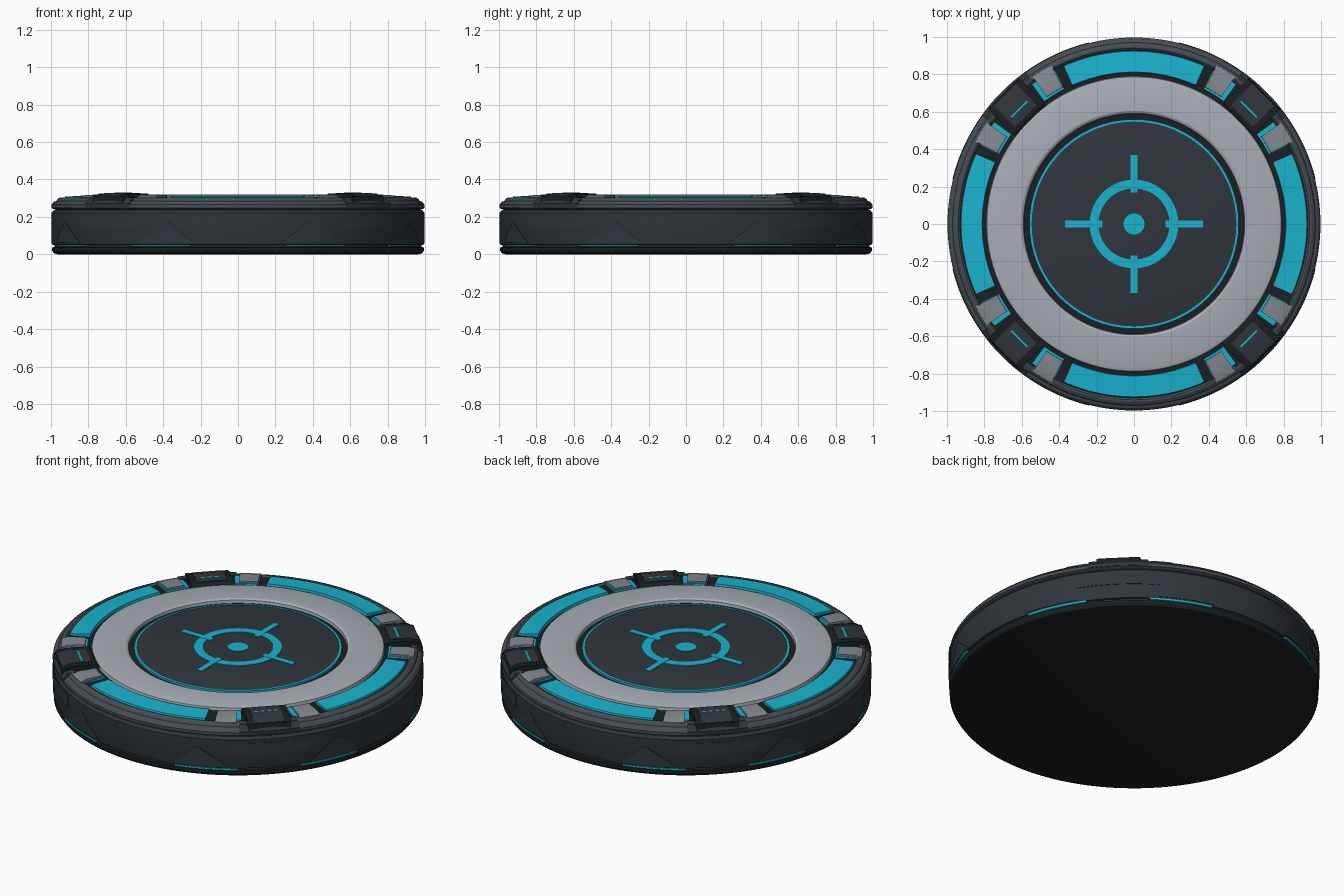
import bpy, bmesh, math
from math import radians, cos, sin, pi

if "Cube" in bpy.data.objects:
    bpy.data.objects.remove(bpy.data.objects["Cube"])


def material(name, rgb):
    m = bpy.data.materials.new(name)
    m.diffuse_color = (*rgb, 1)
    m.use_nodes = True
    m.node_tree.nodes["Principled BSDF"].inputs["Base Color"].default_value = m.diffuse_color
    return m


DARK = material("dark_metal", (0.028, 0.037, 0.045))
BLACK = material("black_metal", (0.011, 0.014, 0.017))
STEEL = material("steel", (0.06, 0.075, 0.088))
GREY = material("mid_grey", (0.22, 0.25, 0.275))
LIGHT = material("light_grey", (0.38, 0.42, 0.46))
CYAN = material("cyan_glow", (0.01, 0.45, 0.62))


def finish(name, bm, mat):
    bmesh.ops.remove_doubles(bm, verts=bm.verts, dist=1e-5)
    loose = [e for e in bm.edges if not e.link_faces]
    bmesh.ops.delete(bm, geom=loose, context='EDGES')
    bmesh.ops.recalc_face_normals(bm, faces=bm.faces)
    me = bpy.data.meshes.new(name)
    bm.to_mesh(me)
    bm.free()
    me.materials.append(mat)
    ob = bpy.data.objects.new(name, me)
    bpy.context.collection.objects.link(ob)
    bpy.ops.object.select_all(action='DESELECT')
    ob.select_set(True)
    bpy.context.view_layer.objects.active = ob
    bpy.ops.object.shade_smooth_by_angle(angle=radians(28))
    return ob


def sweep(name, profile, mat, a0=0, a1=360):
    """Sweep a closed (r, z) profile around z; profile may be a function of 0..1."""
    full = a1 - a0 >= 360
    n = 128 if full else max(4, int((a1 - a0) / 2))
    bm = bmesh.new()
    rings = []
    for i in range(n if full else n + 1):
        a = radians(a0 + (a1 - a0) * i / n)
        pts = profile(i / n) if callable(profile) else profile
        rings.append([bm.verts.new((r * cos(a), r * sin(a), z)) for r, z in pts])
    k = len(rings[0])
    for i in range(n):
        p, q = rings[i], rings[(i + 1) % len(rings)]
        for j in range(k):
            bm.faces.new((p[j], p[(j + 1) % k], q[(j + 1) % k], q[j]))
    if not full:
        bm.faces.new(rings[0])
        bm.faces.new(rings[-1])
    return finish(name, bm, mat)


def prism(name, profile, w, angle, mat):
    """Extrude an (r, z) profile sideways by +-w, then turn it around z."""
    bm = bmesh.new()
    c, s = cos(radians(angle)), sin(radians(angle))
    ends = [[bm.verts.new((r * c - t * s, r * s + t * c, z)) for r, z in profile]
            for t in (-w, w)]
    k = len(profile)
    for j in range(k):
        bm.faces.new((ends[0][j], ends[0][(j + 1) % k], ends[1][(j + 1) % k], ends[1][j]))
    for e in ends:
        bm.faces.new(e)
    return finish(name, bm, mat)


def box(r0, r1, z0, z1):
    return [(r0, z0), (r1, z0), (r1, z1), (r0, z1)]


# base plate and side wall
sweep("base_plate", [(0, 0), (0.965, 0), (0.985, 0.006), (0.994, 0.02), (0.994, 0.036),
                     (0.975, 0.04), (0, 0.04)], BLACK)
sweep("side_wall", [(0, 0.039), (0.982, 0.039), (0.982, 0.05), (0.994, 0.052), (0.997, 0.06),
                    (0.997, 0.222), (0.985, 0.236), (0.97, 0.24), (0, 0.24)], DARK)

# rounded rim and the black channel inside it
sweep("rim", [(0.93, 0.23), (0.985, 0.242), (0.997, 0.248), (0.997, 0.265), (0.985, 0.28),
              (0.97, 0.286), (0.965, 0.296), (0.95, 0.305), (0.94, 0.305), (0.93, 0.297)], STEEL)
sweep("channel_floor", [(0, 0.238), (0.935, 0.238), (0.935, 0.297), (0, 0.297)], BLACK)

# central deck: pale ring, dark disc, thin light ring
sweep("pale_ring", [(0.588, 0.29), (0.592, 0.314), (0.605, 0.321), (0.77, 0.321),
                    (0.787, 0.315), (0.792, 0.29)], LIGHT)
sweep("deck_light_ring", box(0.547, 0.56, 0.29, 0.309), CYAN)
sweep("deck_disc", [(0, 0.29), (0.547, 0.29), (0.547, 0.307), (0.54, 0.309), (0, 0.309)], DARK)

# target mark on the deck
sweep("target_ring", box(0.19, 0.237, 0.305, 0.312), CYAN)
sweep("target_dot", box(0, 0.056, 0.305, 0.312), CYAN)


def triangle_panel(t):
    top = 0.065 + 0.11 * min(t / 0.55, (1 - t) / 0.45)
    return box(0.985, 1.0, 0.06, max(top, 0.066))


for q in range(4):
    a = 90 * q
    prism("target_bar", box(0.168, 0.368, 0.305, 0.313), 0.018, a, CYAN)

    # long light segment
    sweep("light_segment", [(0.808, 0.29), (0.928, 0.29), (0.924, 0.308), (0.812, 0.315)],
          CYAN, a - 24, a + 24)

    # corner block with foot, inset cap and light slit
    c = a + 45
    prism("corner_block", [(0.775, 0.28), (0.78, 0.312), (0.80, 0.325), (0.93, 0.325),
                           (0.982, 0.308), (0.992, 0.262), (0.95, 0.25)], 0.118, c, BLACK)
    prism("corner_block_cap", [(0.815, 0.31), (0.818, 0.328), (0.927, 0.328), (0.977, 0.312),
                               (0.975, 0.30)], 0.082, c, DARK)
    sweep("corner_block_foot", [(0.93, 0.25), (1.0, 0.25), (1.0, 0.272), (0.972, 0.303),
                                (0.93, 0.306)], DARK, c - 9.5, c + 9.5)
    prism("corner_slit", box(0.862, 0.872, 0.32, 0.3295), 0.062, c, CYAN)

    # raised side panel below each block
    sweep("side_panel", lambda t: box(0.985, 1.0, 0.135, 0.205), DARK, c - 13, c + 13)

    for s in (-1, 1):
        # clamp beside the block with the short light under it
        lo, hi = sorted((c + s * 10.5, c + s * 17.5))
        sweep("clamp", [(0.822, 0.28), (0.825, 0.318), (0.92, 0.318), (0.955, 0.306),
                        (0.957, 0.28)], GREY, lo, hi)
        lo, hi = sorted((c + s * 8.8, c + s * 17.8))
        sweep("short_light", [(0.808, 0.29), (0.928, 0.29), (0.924, 0.306), (0.812, 0.31)],
              CYAN, lo, hi)
        # side triangle and bottom light strip
        lo, hi = sorted((c + s * 13, c + s * 31))
        shape = triangle_panel if s > 0 else (lambda t: triangle_panel(1 - t))
        sweep("side_triangle", shape, DARK, lo, hi)
        lo, hi = sorted((c + s * 10, c + s * 30))
        sweep("base_light", box(0.975, 0.998, 0.041, 0.051), CYAN, lo, hi)
